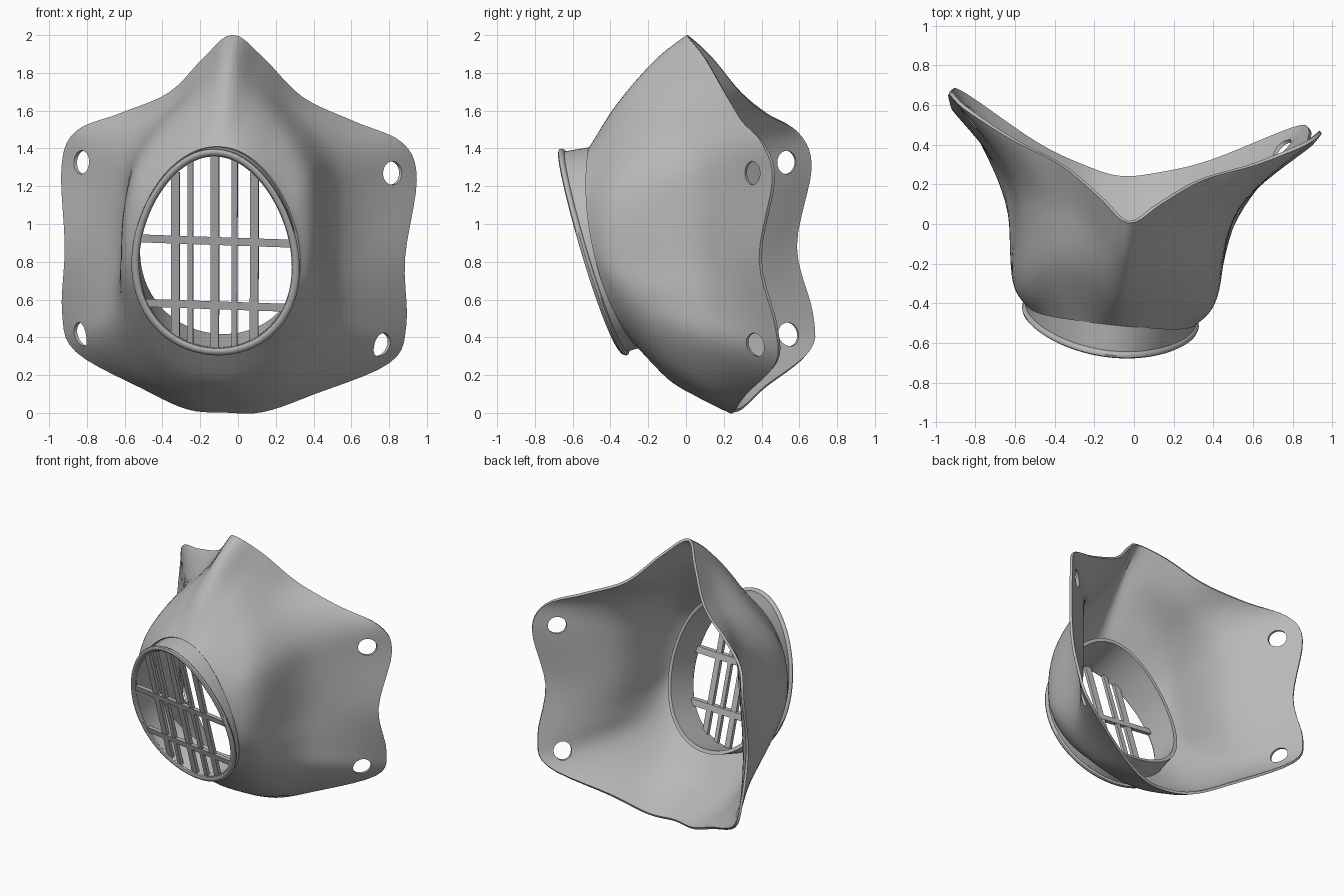
import bpy, bmesh, math
from mathutils import Vector, Matrix

if "Cube" in bpy.data.objects:
    bpy.data.objects.remove(bpy.data.objects["Cube"])

grey = bpy.data.materials.new("mid grey")
grey.use_nodes = True
colour = (.48, .48, .48, 1)
grey.diffuse_color = colour
grey.node_tree.nodes["Principled BSDF"].inputs["Base Color"].default_value = colour

# The whole mask is turned and rolled slightly away from the axes
POSE = (Matrix.Translation((-.062, 0, 1)) @ Matrix.Rotation(math.radians(2), 4, 'Y')
        @ Matrix.Rotation(math.radians(-6), 4, 'Z') @ Matrix.Translation((0, 0, -1)))


def add_object(name, bm, smooth=True):
    bmesh.ops.recalc_face_normals(bm, faces=bm.faces)
    mesh = bpy.data.meshes.new(name)
    bm.to_mesh(mesh)
    bm.free()
    obj = bpy.data.objects.new(name, mesh)
    bpy.context.collection.objects.link(obj)
    mesh.materials.append(grey)
    mesh.transform(POSE)
    bpy.ops.object.select_all(action='DESELECT')
    obj.select_set(True)
    bpy.context.view_layer.objects.active = obj
    if smooth:
        bpy.ops.object.shade_smooth_by_angle(angle=math.radians(40))
    return obj


def spline(a, b, c, d, t):
    return (2 * b + (c - a) * t + (2 * a - 5 * b + 4 * c - d) * t ** 2
            + (3 * b - a - 3 * c + d) * t ** 3) / 2


def flip(v):
    return Vector((-v.x, v.y, v.z))


def full_ring(half, steps=5):
    """Smooth a half outline from top to bottom and mirror it to a closed loop."""
    ext = [flip(half[1])] + half + [flip(half[-2])]
    side = [spline(*ext[i:i + 4], k / steps) for i in range(len(half) - 1) for k in range(steps)]
    side.append(half[-1])
    return side + [flip(v) for v in side[-2:0:-1]]


def loft(bm, rings, closed=False):
    rows = [[bm.verts.new(p) for p in ring] for ring in rings]
    pairs = list(zip(rows, rows[1:])) + ([(rows[-1], rows[0])] if closed else [])
    for r, s in pairs:
        for i in range(len(r)):
            j = (i + 1) % len(r)
            bm.faces.new((r[i], r[j], s[j], s[i]))


# Egg-shaped opening: narrower at the top, leaning back toward the chin
def front_y(z):
    return -.665 + (1.4 - z) * .315


def seat_y(z):
    return -.505 + .25 * max(0, (1.43 - z) / 1.1) ** 2.2


def back_y(z):
    return seat_y(z) + .16


def egg_point(t, depth, inset, lift=0):
    c = math.cos(t)
    x = (.447 - inset) * math.sin(t) * (1 - .14 * c)
    z = .85 + (.55 - inset) * c
    return Vector((x, depth(z), z + lift * (2 - z)))


def egg_ring(depth, inset, lift=0, count=96):
    return [egg_point(2 * math.pi * i / count, depth, inset, lift) for i in range(count)]


# Half contours from nose to chin: cheek bulge, flare, outer rim
CHEEK = [(0, -.36, 1.63), (.14, -.28, 1.61), (.28, -.23, 1.52), (.39, -.27, 1.38),
         (.465, -.32, 1.22), (.505, -.32, 1.03), (.51, -.31, .82), (.505, -.25, .66),
         (.45, -.16, .46), (.34, -.09, .29), (.18, -.08, .21), (0, -.08, .18)]
FLARE = [(0, -.16, 1.86), (.13, -.05, 1.78), (.29, .06, 1.63), (.45, .1, 1.49),
         (.55, .14, 1.34), (.57, .14, 1.12), (.58, .14, .83), (.605, .15, .6),
         (.6, .16, .4), (.4, .14, .18), (.2, .1, .1), (0, .08, .09)]
RIM = [(0, .01, 1.995), (.15, .12, 1.88), (.35, .26, 1.68), (.62, .37, 1.56),
       (.865, .5, 1.46), (.94, .565, 1.27), (.9, .49, .85), (.91, .575, .5),
       (.83, .57, .3), (.45, .37, .12), (.2, .28, .02), (0, .24, .01)]

last = len(RIM) - 1
opening = [egg_point(math.pi * i / last, seat_y, .012, .025) for i in range(last + 1)]
controls = [full_ring([Vector(p) for p in ring]) for ring in (opening, CHEEK, FLARE, RIM)]

# Face shell lofted from the opening out to the rim
rings = []
padded = [controls[0]] + controls + [controls[-1]]
for i in range(3):
    for k in range(8):
        rings.append([spline(*pts, k / 8) for pts in zip(*padded[i:i + 4])])
rings.append(controls[-1])
bm = bmesh.new()
loft(bm, rings)
shell = add_object("face_shell", bm)
solid = shell.modifiers.new("thickness", 'SOLIDIFY')
solid.thickness, solid.offset = .018, 0
bpy.ops.object.modifier_apply(modifier="thickness")

# Strap holes through the four ear tabs
bm = bmesh.new()
for side in (-1, 1):
    for x, y, z in ((.805, .455, 1.3), (.785, .465, .39)):
        axis = Vector((side * .85, -.53, 0)).to_track_quat('Z', 'Y').to_matrix().to_4x4()
        bmesh.ops.create_cone(bm, cap_ends=True, segments=32, radius1=.062, radius2=.062, depth=.3,
                              matrix=Matrix.Translation((side * x, y, z)) @ axis)
cutter = add_object("strap_hole_cutter", bm, False)
cutter.hide_render = True
bpy.context.view_layer.objects.active = shell
cut = shell.modifiers.new("strap_holes", 'BOOLEAN')
cut.object, cut.operation, cut.solver = cutter, 'DIFFERENCE', 'EXACT'
bpy.ops.object.modifier_apply(modifier="strap_holes")
bpy.data.objects.remove(cutter)
bpy.ops.object.select_all(action='DESELECT')
shell.select_set(True)
bpy.ops.object.shade_smooth_by_angle(angle=math.radians(40))

# Filter tube, rising as it runs back inside the shell
bm = bmesh.new()
loft(bm, [egg_ring(front_y, .02), egg_ring(back_y, 0, .055),
          egg_ring(back_y, .025, .055), egg_ring(front_y, .045)], True)
add_object("filter_tube", bm)

# Rounded lip around the front of the tube
bm = bmesh.new()
lip = []
for k in range(10):
    a = 2 * math.pi * k / 10
    lip.append(egg_ring(lambda z: front_y(z) + .018 * math.sin(a), .023 + .02 * math.cos(a)))
loft(bm, lip, True)
add_object("filter_lip", bm)

# Grille bars lying in the tilted plane of the lip
edge = egg_ring(front_y, .035, count=400)


def bar(bm, x0, x1, z0, z1, depth):
    for v in bmesh.ops.create_cube(bm, size=1)["verts"]:
        x, z = (x0, x1)[v.co.x > 0], (z0, z1)[v.co.z > 0]
        v.co = (x, front_y(z) + .012 + v.co.y * depth, z)


bm = bmesh.new()
for x, w in ((-.215, .045), (-.135, .03), (-.005, .045), (.1, .03), (.205, .045)):
    top = min((p for p in edge if p.z > .87), key=lambda p: abs(p.x - x)).z
    low = min((p for p in edge if p.z < .87), key=lambda p: abs(p.x - x)).z
    bar(bm, x - w / 2, x + w / 2, low, top, .026)
add_object("upright_grille_bars", bm, False)

bm = bmesh.new()
for z in (.908, .568):
    reach = min((p for p in edge if p.x > 0), key=lambda p: abs(p.z - z)).x
    bar(bm, -reach, reach, z - .021, z + .021, .032)
add_object("cross_grille_bars", bm, False)
